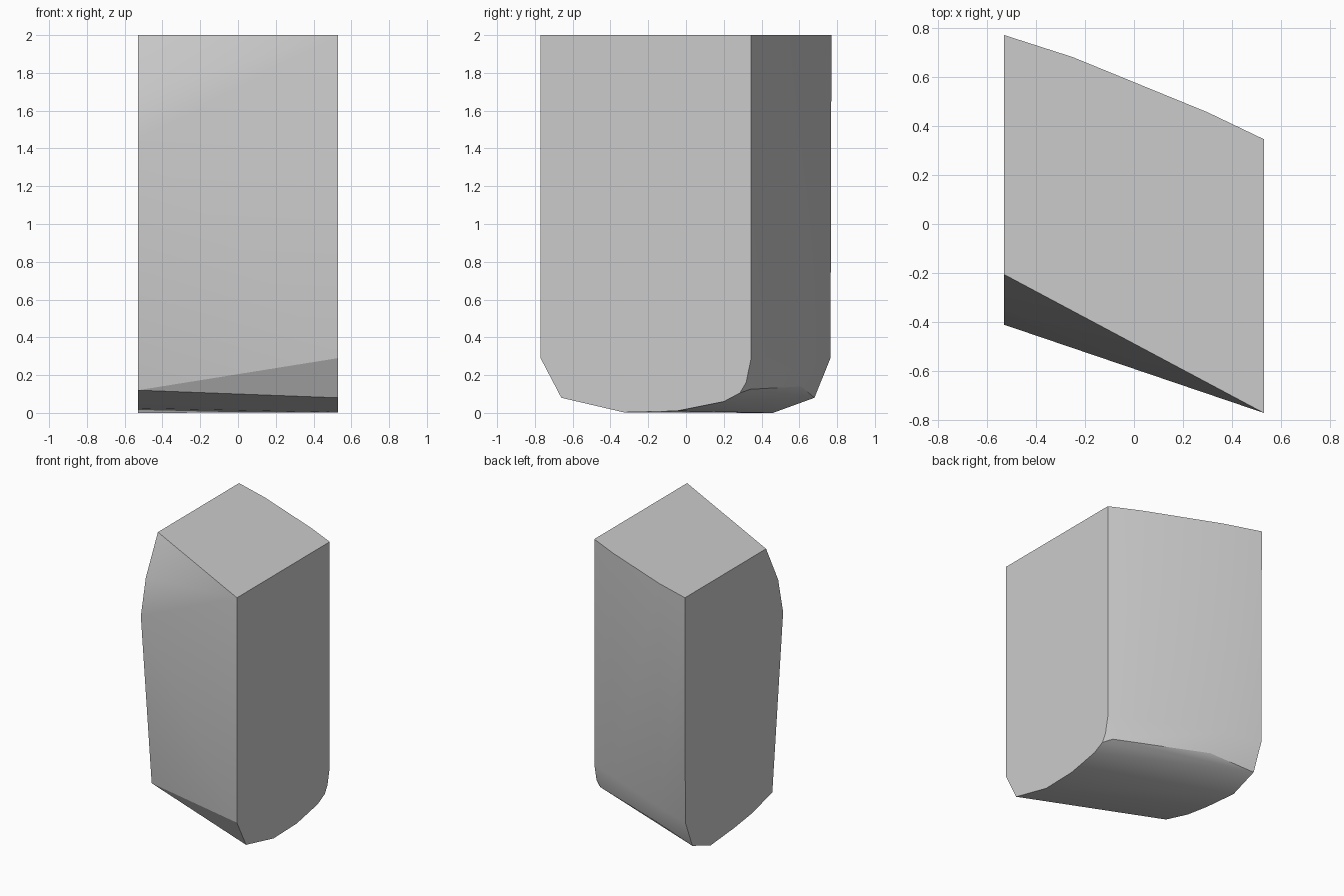
import bpy, bmesh, math

cube = bpy.data.objects.get("Cube")
if cube:
    bpy.data.objects.remove(cube, do_unlink=True)

HALF, TOP = 0.53, 2.0

# Plain grey stone colour
grey = bpy.data.materials.new("light_grey")
grey.use_nodes = True
colour = (0.6, 0.6, 0.6, 1.0)
grey.diffuse_color = colour
grey.node_tree.nodes["Principled BSDF"].inputs["Base Color"].default_value = colour

# Outlines (y, z) of the two flat end walls
right_end = [(-0.77, TOP), (-0.77, 0.29), (-0.66, 0.08), (-0.33, 0.003),
             (-0.05, 0.01), (0.2, 0.06), (0.285, 0.105), (0.318, 0.16),
             (0.345, 0.29), (0.345, TOP)]
left_end = [(-0.205, TOP), (-0.35, 1.71), (-0.41, 1.44), (-0.28, 0.12),
            (-0.04, 0.055), (0.17, 0.025), (0.46, 0.0), (0.68, 0.08),
            (0.765, 0.29), (0.77, TOP)]

# Bowed back wall (x, y), and the ridge where it turns under
back_bow = [(-0.25, 0.68), (0.3, 0.455)]
back_ridge = [(-0.19, 0.61, 0.14), (0.48, 0.34, 0.125)]

points = [(HALF, y, z) for y, z in right_end]
points += [(-HALF, y, z) for y, z in left_end]
points += [(x, y, z) for x, y in back_bow for z in (0.3, TOP)]
points += back_ridge

# Wrap the outlines in one closed convex block
bm = bmesh.new()
for p in points:
    bm.verts.new(p)
hull = bmesh.ops.convex_hull(bm, input=bm.verts[:])
loose = [v for v in bm.verts if not v.link_faces]
bmesh.ops.delete(bm, geom=loose, context='VERTS')
bmesh.ops.dissolve_limit(bm, angle_limit=math.radians(0.5),
                         verts=bm.verts[:], edges=bm.edges[:])
bmesh.ops.recalc_face_normals(bm, faces=bm.faces[:])

mesh = bpy.data.meshes.new("stone_block")
bm.to_mesh(mesh)
bm.free()
mesh.materials.append(grey)
block = bpy.data.objects.new("stone_block", mesh)
bpy.context.collection.objects.link(block)

# Soften only the shallow creases
bpy.ops.object.select_all(action='DESELECT')
block.select_set(True)
bpy.context.view_layer.objects.active = block
bpy.ops.object.shade_smooth_by_angle(angle=math.radians(18))
